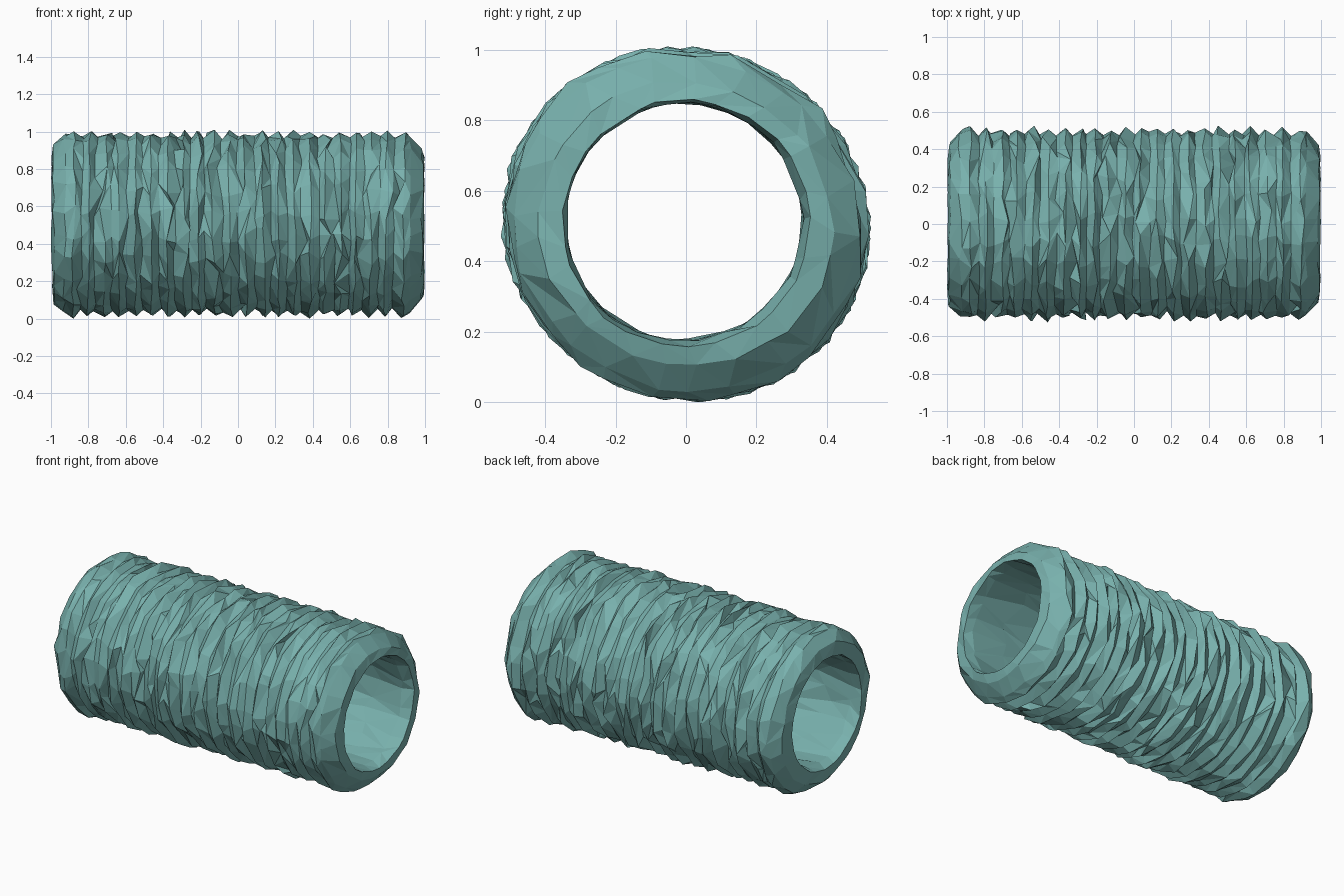
import bpy, bmesh, math, random

random.seed(11)
if "Cube" in bpy.data.objects:
    bpy.data.objects.remove(bpy.data.objects["Cube"], do_unlink=True)

SIDES, PEAKS = 25, 21
HALF_RIDGES = 0.88

teal = bpy.data.materials.new("dusty_teal")
teal.use_nodes = True
teal.diffuse_color = (0.19, 0.44, 0.42, 1)
teal.node_tree.nodes["Principled BSDF"].inputs["Base Color"].default_value = teal.diffuse_color

bm = bmesh.new()


def add_ring(x, radius, x_jitter, r_jitter, wave=0.0, phase=0.0, chips=0.0,
             oval=0.0, lift=0.0):
    """Ragged ring of vertices around the x axis, swollen along a tilted axis."""
    ring = []
    for i in range(SIDES):
        a = math.tau * (i + random.uniform(-0.35, 0.35)) / SIDES
        r = radius + random.uniform(-r_jitter, r_jitter)
        r *= 1 + oval * (0.8 + math.cos(2 * (a - 2.75)))
        px = x + wave * math.sin(a + phase) + random.uniform(-x_jitter, x_jitter)
        if random.random() < chips:
            px += random.choice((-1, 1)) * 0.03
            r -= 0.012
        px = max(-1, min(1, px))
        ring.append(bm.verts.new((px, r * math.cos(a) - lift, r * math.sin(a) + lift)))
    return ring


def bridge(first, second):
    """Join two rings with triangles split along random diagonals."""
    for i in range(SIDES):
        j = (i + 1) % SIDES
        a, b, c, d = first[i], first[j], second[j], second[i]
        if random.random() < 0.5:
            tris = ((a, b, c), (a, c, d))
        else:
            tris = ((a, b, d), (b, c, d))
        for tri in tris:
            bm.faces.new(tri)


# Left-hand end: bore lip, end face and sloping shoulder
rings = [add_ring(-0.93, 0.338, 0.01, 0.006, lift=0.007),
         add_ring(-0.995, 0.35, 0.004, 0.005),
         add_ring(-0.985, 0.425, 0.008, 0.008, oval=0.02),
         add_ring(-0.93, 0.48, 0.012, 0.008, oval=0.028)]

# Ragged outer ridges, alternating crest and groove
steps = PEAKS * 2
for k in range(steps + 1):
    x = -HALF_RIDGES + 2 * HALF_RIDGES * k / steps + random.uniform(-0.007, 0.007)
    radius = 0.491 if k % 2 == 0 else 0.459
    rings.append(add_ring(x, radius, 0.009, 0.014, wave=0.007,
                          phase=0.15 * k, chips=0.1, oval=0.03))

# Right-hand end: longer cone running down to the bore lip
rings += [add_ring(0.92, 0.472, 0.008, 0.008, oval=0.028),
          add_ring(0.985, 0.405, 0.008, 0.008, oval=0.02),
          add_ring(0.995, 0.352, 0.004, 0.005),
          add_ring(0.93, 0.338, 0.01, 0.006, lift=0.007)]

# Rough bore, running back to the start
for x in (0.72, 0.48, 0.24, 0.0, -0.24, -0.48, -0.72):
    rings.append(add_ring(x, 0.343, 0.07, 0.011, lift=0.007))

for k, ring in enumerate(rings):
    bridge(ring, rings[(k + 1) % len(rings)])

# Rest on the ground and centre front to back
ys = [v.co.y for v in bm.verts]
low = min(v.co.z for v in bm.verts)
for v in bm.verts:
    v.co.y -= (min(ys) + max(ys)) / 2
    v.co.z -= low

bmesh.ops.recalc_face_normals(bm, faces=bm.faces)
mesh = bpy.data.meshes.new("ridged_tube")
bm.to_mesh(mesh)
bm.free()
mesh.materials.append(teal)
tube = bpy.data.objects.new("ridged_tube", mesh)
bpy.context.collection.objects.link(tube)
